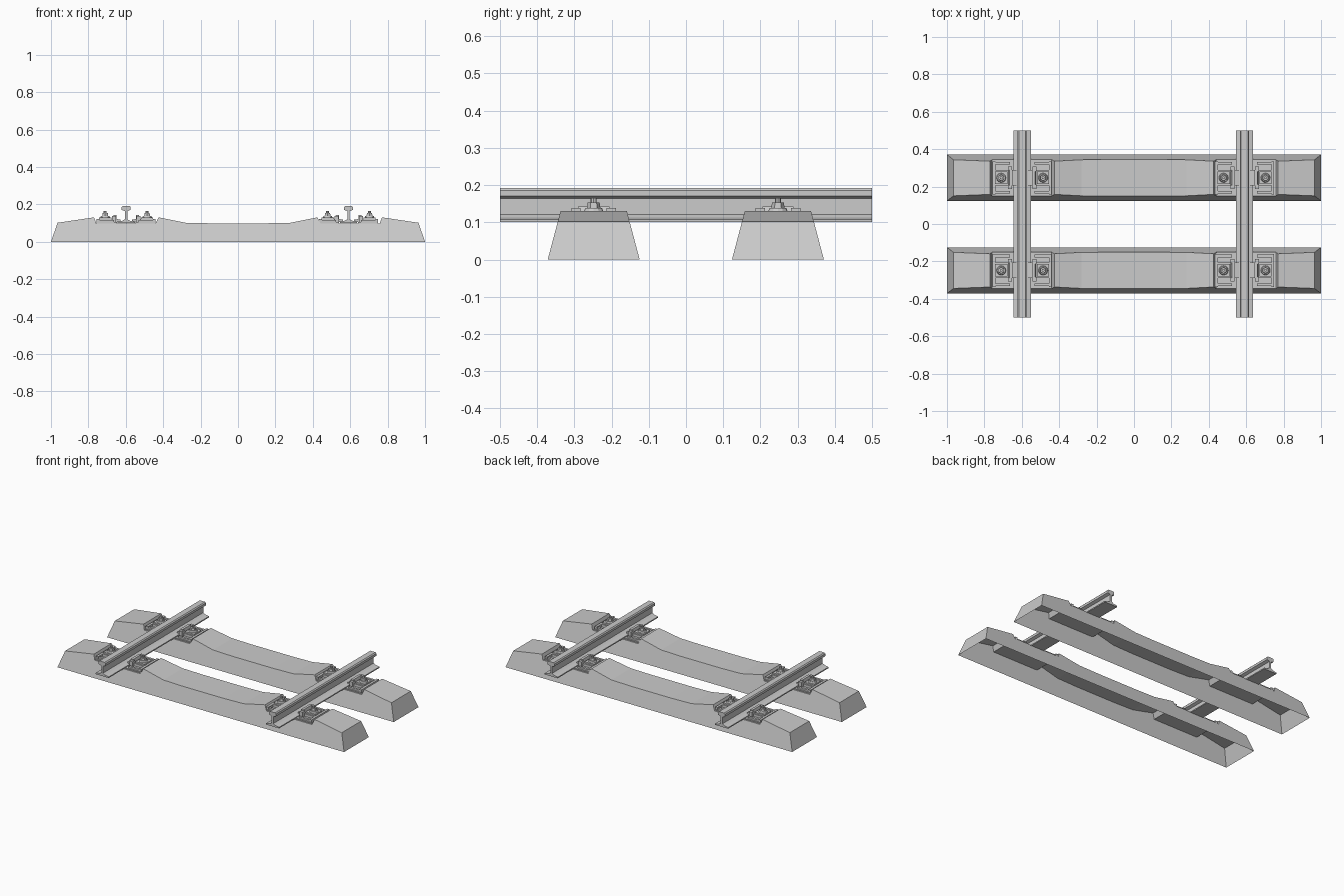
import bpy, bmesh
from mathutils import Matrix

if "Cube" in bpy.data.objects:
    bpy.data.objects.remove(bpy.data.objects["Cube"])

grey = bpy.data.materials.new("plain_grey")
grey.use_nodes = True
colour = (0.6, 0.6, 0.6, 1)
grey.diffuse_color = colour
grey.node_tree.nodes["Principled BSDF"].inputs["Base Color"].default_value = colour


def finish(bm, name):
    bmesh.ops.recalc_face_normals(bm, faces=bm.faces)
    mesh = bpy.data.meshes.new(name)
    bm.to_mesh(mesh)
    bm.free()
    mesh.materials.append(grey)
    obj = bpy.data.objects.new(name, mesh)
    bpy.context.collection.objects.link(obj)
    return obj


def loft(bm, profile, half_width, y=0, caps=True, closed=True):
    """Sweep an x-z profile along y, with a half width depending on z."""
    front = [bm.verts.new((x, y - half_width(z), z)) for x, z in profile]
    back = [bm.verts.new((x, y + half_width(z), z)) for x, z in profile]
    n = len(profile)
    for i in range(n if closed else n - 1):
        j = (i + 1) % n
        bm.faces.new((front[i], front[j], back[j], back[i]))
    if caps:
        bm.faces.new(front)
        bm.faces.new(back[::-1])


def box(bm, x0, x1, y0, y1, z0, z1):
    mat = Matrix.Translation(((x0 + x1) / 2, (y0 + y1) / 2, (z0 + z1) / 2))
    mat = mat @ Matrix.Diagonal((x1 - x0, y1 - y0, z1 - z0, 1))
    bmesh.ops.create_cube(bm, size=1, matrix=mat)


def cone(bm, x, z0, z1, r0, r1, sides):
    bmesh.ops.create_cone(bm, cap_ends=True, segments=sides, radius1=r0, radius2=r1,
                          depth=z1 - z0, matrix=Matrix.Translation((x, 0, (z0 + z1) / 2)))


def mirrored(points):
    return points + [(-x, z) for x, z in reversed(points)]


rail_xs = {"right": -0.598, "left": 0.591}
sleeper_ys = {"front": -0.248, "back": 0.247}

# Sleepers: tapered concrete shells, open underneath, with notched rail seats
half_sleeper = [(-1, 0), (-0.965, 0.102), (-0.77, 0.131), (-0.758, 0.099), (-0.44, 0.099),
                (-0.425, 0.131), (-0.28, 0.102), (-0.14, 0.099)]
for place, y in sleeper_ys.items():
    bm = bmesh.new()
    loft(bm, mirrored(half_sleeper), lambda z: 0.1235 - 0.265 * z, y, closed=False)
    finish(bm, place + "_sleeper")

# Rails: flat foot, thin web and rounded head
half_rail = [(-0.046, 0.101), (-0.046, 0.108), (-0.02, 0.113), (-0.006, 0.121),
             (-0.006, 0.164), (-0.024, 0.171), (-0.024, 0.186), (-0.018, 0.192)]
for side, x in rail_xs.items():
    bm = bmesh.new()
    loft(bm, mirrored(half_rail), lambda z: 0.5)
    finish(bm, side + "_rail").location.x = x


# Fastening: tray, edge ribs, rail clamp and bolt, built outward along +x
def fastening(name):
    bm = bmesh.new()
    box(bm, 0.05, 0.158, -0.092, 0.092, 0.0995, 0.106)
    for s in (-1, 1):
        ya, yb = sorted((s * 0.07, s * 0.084))
        box(bm, 0.066, 0.15, ya, yb, 0.104, 0.116)
        ya, yb = sorted((s * 0.035, s * 0.06))
        box(bm, 0.055, 0.076, ya, yb, 0.104, 0.138)
    box(bm, 0.143, 0.158, -0.088, 0.088, 0.104, 0.122)
    clamp = [(0.03, 0.112), (0.05, 0.106), (0.148, 0.106), (0.144, 0.122), (0.074, 0.122),
             (0.068, 0.143), (0.052, 0.143), (0.052, 0.122), (0.03, 0.119)]
    loft(bm, clamp, lambda z: 0.042)
    box(bm, 0.079, 0.144, -0.034, 0.034, 0.12, 0.131)
    cone(bm, 0.112, 0.13, 0.139, 0.026, 0.022, 12)
    cone(bm, 0.112, 0.138, 0.153, 0.018, 0.016, 6)
    cone(bm, 0.112, 0.152, 0.165, 0.008, 0.008, 8)
    return finish(bm, name)


for side, x in rail_xs.items():
    for place, y in sleeper_ys.items():
        for label, turn in (("outer", 1), ("inner", -1)):
            facing = turn if x > 0 else -turn
            obj = fastening(f"{place}_{side}_{label}_fastening")
            obj.location = (x, y, 0)
            obj.rotation_euler.z = 0 if facing > 0 else 3.14159
